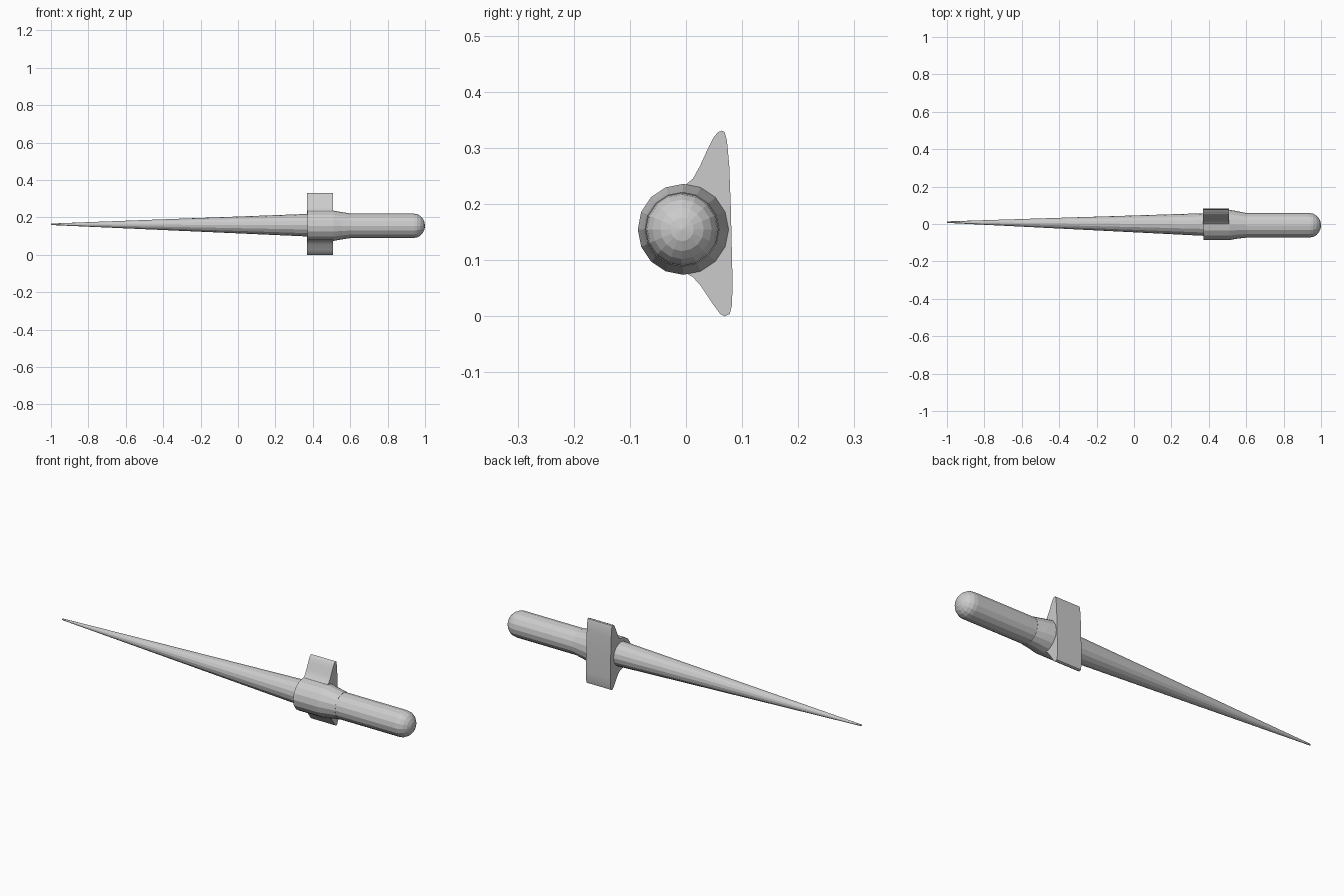
import bpy, bmesh, math

cube = bpy.data.objects.get("Cube")
if cube:
    bpy.data.objects.remove(cube, do_unlink=True)

grey = bpy.data.materials.new("light_grey")
grey.use_nodes = True
COLOUR = (0.6, 0.6, 0.6, 1)
grey.diffuse_color = COLOUR
grey.node_tree.nodes["Principled BSDF"].inputs["Base Color"].default_value = COLOUR

SIDES = 16


def finish(name, bm):
    bmesh.ops.recalc_face_normals(bm, faces=bm.faces)
    mesh = bpy.data.meshes.new(name)
    bm.to_mesh(mesh)
    bm.free()
    mesh.materials.append(grey)
    obj = bpy.data.objects.new(name, mesh)
    bpy.context.collection.objects.link(obj)
    return obj


def loft(name, stations):
    """Skin round sections given as (x, centre y, centre z, radius)."""
    bm = bmesh.new()
    rings = []
    for x, y, z, r in stations:
        angles = [2 * math.pi * i / SIDES for i in range(SIDES)]
        rings.append([bm.verts.new((x, y + r * math.cos(a), z + r * math.sin(a)))
                      for a in angles])
    for a, b in zip(rings, rings[1:]):
        for i in range(SIDES):
            j = (i + 1) % SIDES
            bm.faces.new((a[i], a[j], b[j], b[i]))
    bm.faces.new(rings[0])
    bm.faces.new(rings[-1])
    return finish(name, bm)


# Long tapering spike, leaning slightly off the handle axis
loft("spike", [(-1.0, 0.01, 0.163, 0.004), (0.39, -0.003, 0.158, 0.061)])

# Collar that necks down to the handle
CY, CZ = -0.005, 0.155
loft("collar", [(0.372, CY, CZ, 0.081), (0.51, CY, CZ, 0.081),
                (0.555, CY, CZ, 0.073), (0.6, CY - 0.002, CZ, 0.066)])

# Handle with a rounded end
HY, HR, DOME_X = -0.007, 0.065, 0.94
loft("handle", [(0.5, HY, CZ, HR), (DOME_X, HY, CZ, HR)])
dome = []
for i in range(6):
    t = math.radians(89 * i / 5)
    dome.append((DOME_X + 0.06 * math.sin(t), HY, CZ, HR * math.cos(t)))
loft("handle_end", dome)

# Swept guard behind the collar, extruded from a (y, z) profile
profile = [
    (0.0, 0.235), (0.012, 0.245), (0.025, 0.268), (0.04, 0.301),
    (0.05, 0.32), (0.057, 0.328), (0.064, 0.331), (0.069, 0.328),
    (0.073, 0.313), (0.077, 0.27), (0.08, 0.19), (0.083, 0.06),
    (0.082, 0.02), (0.078, 0.004), (0.069, 0.0), (0.061, 0.004),
    (0.045, 0.026), (0.025, 0.056), (0.012, 0.07), (0.0, 0.077),
]
bm = bmesh.new()
face = bm.faces.new([bm.verts.new((0.37, y, z)) for y, z in profile])
result = bmesh.ops.extrude_face_region(bm, geom=[face], use_keep_orig=True)
moved = [v for v in result["geom"] if isinstance(v, bmesh.types.BMVert)]
bmesh.ops.translate(bm, verts=moved, vec=(0.138, 0, 0))
guard = finish("guard", bm)
bpy.ops.object.select_all(action="DESELECT")
guard.select_set(True)
bpy.context.view_layer.objects.active = guard
bpy.ops.object.shade_smooth_by_angle(angle=math.radians(35))
